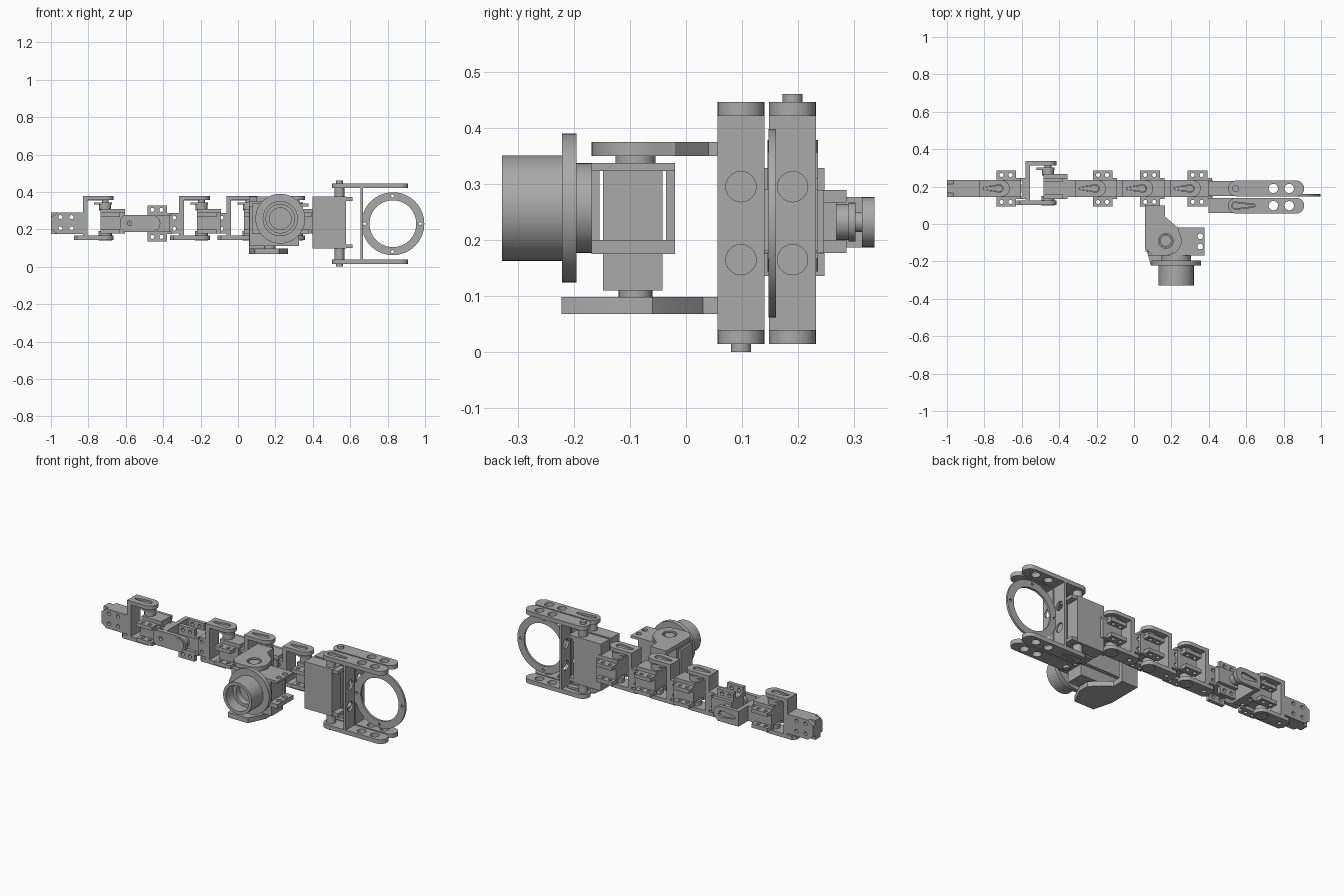
import bpy, bmesh, math
from mathutils import Matrix, Vector

cube = bpy.data.objects.get("Cube")
if cube:
    bpy.data.objects.remove(cube)

grey = bpy.data.materials.new("machined_grey")
grey.use_nodes = True
TONE = (0.4, 0.4, 0.4, 1)
grey.diffuse_color = TONE
grey.node_tree.nodes["Principled BSDF"].inputs["Base Color"].default_value = TONE

ID = Matrix.Identity(4)
# Profile plane for each extrusion direction
AXES = {
    "z": ID,
    "y": Matrix(((1, 0, 0, 0), (0, 0, 1, 0), (0, 1, 0, 0), (0, 0, 0, 1))),
    "x": Matrix(((0, 0, 1, 0), (1, 0, 0, 0), (0, 1, 0, 0), (0, 0, 0, 1))),
}


def circle(x, y, r, n=32):
    return [(x + r * math.cos(2 * math.pi * i / n), y + r * math.sin(2 * math.pi * i / n)) for i in range(n)]


def rect(x0, x1, y0, y1):
    return [(x0, y0), (x1, y0), (x1, y1), (x0, y1)]


def capsule(x0, x1, y, ra, rb, n=12):
    """Slot outline with end centres x0, x1 and end radii ra, rb."""
    right = [(x1 + rb * math.cos(a), y + rb * math.sin(a))
             for a in (math.pi * (i / n - 0.5) for i in range(n + 1))]
    left = [(x0 - ra * math.cos(a), y - ra * math.sin(a))
            for a in (math.pi * (i / n - 0.5) for i in range(n + 1))]
    return right + left


def extrude(name, outlines, lo, hi, axis="z", frame=ID):
    """Solid plate from an outline and optional holes, between lo and hi."""
    curve = bpy.data.curves.new(name, "CURVE")
    curve.dimensions = "2D"
    curve.fill_mode = "BOTH"
    curve.extrude = (hi - lo) / 2
    for pts in outlines:
        spline = curve.splines.new("POLY")
        spline.points.add(len(pts) - 1)
        for p, (x, y) in zip(spline.points, pts):
            p.co = (x, y, 0, 1)
        spline.use_cyclic_u = True
    temp = bpy.data.objects.new(name + "_temp", curve)
    bpy.context.collection.objects.link(temp)
    bpy.context.view_layer.update()
    mesh = bpy.data.meshes.new_from_object(temp.evaluated_get(bpy.context.evaluated_depsgraph_get()))
    bpy.data.objects.remove(temp)
    mesh.transform(frame @ AXES[axis] @ Matrix.Translation((0, 0, (lo + hi) / 2)))
    bm = bmesh.new()
    bm.from_mesh(mesh)
    bmesh.ops.remove_doubles(bm, verts=bm.verts, dist=1e-5)
    bmesh.ops.recalc_face_normals(bm, faces=bm.faces)
    bm.to_mesh(mesh)
    bm.free()
    mesh.materials.clear()
    mesh.materials.append(grey)
    obj = bpy.data.objects.new(name, mesh)
    bpy.context.collection.objects.link(obj)
    bpy.context.view_layer.objects.active = obj
    obj.select_set(True)
    bpy.ops.object.shade_smooth_by_angle(angle=math.radians(30))
    obj.select_set(False)
    return obj


def box(name, x0, x1, y0, y1, z0, z1, frame=ID):
    return extrude(name, [rect(x0, x1, y0, y1)], z0, z1, "z", frame)


def joint(i, x, turned):
    """One arm joint: C bracket, servo, mounting tabs and horn."""
    f = Matrix.Translation((x, 0.19, 0.232))
    if turned:
        f = f @ Matrix.Rotation(math.radians(-90), 4, "X")
    tag = f"joint_{i}_"
    w, pivot = 0.045, 0.12
    arm = rect(0, pivot, -w, w)[:1] + capsule(0, pivot, 0, w, w)[:13] + [(0, w)]
    slot = capsule(0.03, pivot - 0.01, 0, 0.008, 0.02)
    extrude(tag + "top_plate", [arm, slot], 0.124, 0.146, "z", f)
    extrude(tag + "horn", [capsule(0.03, pivot - 0.01, 0, 0.007, 0.017)], 0.122, 0.138, "z", f)
    box(tag + "wall", 0, 0.025, -w, w, -0.065, 0.126, f)
    base = capsule(0, pivot, 0, w, w)[:13] + [(-0.03, w), (-0.048, 0.025), (-0.048, -0.025), (-0.03, -w)]
    extrude(tag + "bottom_plate", [base, circle(0, 0, 0.012)], -0.088, -0.065, "z", f)
    extrude(tag + "bottom_pivot", [circle(pivot, 0, 0.035)], -0.092, -0.04, "z", f)
    # Flanged link to the previous joint
    if i:
        holes = [circle(-0.025, s * 0.03, 0.01, 16) for s in (-1, 1)]
        extrude(tag + "link", [rect(-0.05, 0.0, -0.055, 0.055)] + holes, -w, w, "y", f)
    # Servo body, post and horn disc
    box(tag + "servo", 0.095, 0.225, -0.045, 0.045, -0.035, 0.078, f)
    extrude(tag + "post", [circle(pivot, 0, 0.032)], 0.07, 0.105, "z", f)
    extrude(tag + "horn_disc", [capsule(0.08, pivot, 0, 0.02, 0.035)], 0.1, 0.112, "z", f)
    extrude(tag + "shaft", [circle(pivot, 0, 0.018)], 0.1, 0.126, "z", f)
    # Two tiers of drilled tabs on each side
    for side in (-1, 1):
        holes = [circle(u, side * 0.072, 0.011, 16) for u in (0.122, 0.17)]
        a, b = sorted((side * 0.04, side * 0.096))
        for level in (-0.055, 0.035):
            extrude(tag + "tab", [rect(0.095, 0.2, a, b)] + holes, level, level + 0.022, "z", f)
        box(tag + "tab_web", 0.095, 0.225, *sorted((side * 0.043, side * 0.056)), -0.055, 0.057, f)


for i, x in enumerate((-0.83, -0.58, -0.315, -0.062, 0.192)):
    joint(i, x, i == 1)

# End block with drilled sides
tip = [(-1, 0.2), (-0.965, 0.175), (-0.805, 0.175), (-0.805, 0.29), (-0.965, 0.29), (-1, 0.265)]
tip_holes = [circle(x, z, 0.011, 16) for x in (-0.95, -0.89) for z in (0.205, 0.265)]
extrude("end_block", [rect(-1, -0.805, 0.175, 0.29)] + tip_holes, 0.165, 0.215, "y")
for side in (-1, 1):
    extrude("end_block_side", [tip] + tip_holes, *sorted((0.19 + side * 0.025, 0.19 + side * 0.045)), "y")

# Shoulder: two stacked brackets with servos, one upside down
for name, y, flip in (("rear", 0.19, 1), ("front", 0.098, -1)):
    w = 0.042
    holes = [circle(x, y, 0.025) for x in (0.745, 0.83)]
    for z in (0.015, 0.421):
        slot = [capsule(0.543, 0.64, y, 0.02, 0.008)] if (z > 0.2) == (flip < 0) else []
        extrude(name + "_shoulder_plate", [capsule(0.545, 0.868, y, w, w)] + holes + slot, z, z + 0.025)
        if slot:
            extrude(name + "_shoulder_horn", [capsule(0.543, 0.64, y, 0.017, 0.005)], z, z + 0.015)
    extrude(name + "_shoulder_wall", [rect(y - w, y + w, 0.035, 0.425)] + [circle(y, z, 0.027) for z in (0.165, 0.295)],
            0.655, 0.668, "x")
    box(name + "_shoulder_servo", 0.397, 0.578, y - 0.04, y + 0.04, 0.097, 0.375)
    extrude(name + "_shoulder_post", [circle(0.543, y, 0.026)], 0.035, 0.425)
    nub = (0.44, 0.46) if flip > 0 else (0, 0.02)
    extrude(name + "_shoulder_nub", [circle(0.543, y, 0.018)], *nub)
    for z in (0.1, 0.352):
        box(name + "_shoulder_tab", 0.57, 0.612, y - 0.035, y + 0.035, z, z + 0.02)
box("arm_mount", 0.375, 0.42, 0.135, 0.235, 0.18, 0.29)

# Base ring
screws = [circle(0.826 + 0.149 * math.cos(a), 0.23 + 0.149 * math.sin(a), 0.008, 12)
          for a in (math.pi * k / 2 for k in range(4))]
extrude("base_ring", [circle(0.828, 0.23, 0.168, 64), circle(0.828, 0.23, 0.125, 64)] + screws, 0.147, 0.16, "y")

# Side bracket that carries the tool
px, py, r = 0.17, -0.09, 0.1


def bracket_outline(front):
    return [(0.06, 0.1), (0.06, -0.11), (0.09, front), (0.22, front), (0.268, -0.12),
            (0.268, -0.06), (0.24, -0.03), (0.165, 0.03), (0.165, 0.1)]


upper = [(0.165, 0.1), (0.165, 0.04), (0.235, -0.02)]
upper += [(px + 0.085 * math.cos(a), py + 0.078 * math.sin(a)) for a in (math.pi * (0.15 - k / 10) for k in range(7))]
upper += [(0.1, -0.168), (0.06, -0.13), (0.06, 0.1)]
extrude("tool_bracket_top", [upper, circle(px, py, 0.04)], 0.35, 0.375)
extrude("tool_bracket_bottom", [bracket_outline(-0.222)], 0.068, 0.098)
box("tool_bracket_wall", 0.06, 0.165, 0.075, 0.1, 0.068, 0.375)
extrude("tool_pivot", [circle(px, py, 0.03)], 0.09, 0.37)
extrude("tool_pivot_collar", [circle(px, py, 0.036)], 0.33, 0.352)

# Tool servo and its open frame
box("tool_servo", 0.062, 0.325, -0.148, -0.042, 0.11, 0.325)
frame = rect(-0.168, -0.02, 0.175, 0.337)
extrude("tool_frame", [frame, rect(-0.154, -0.036, 0.2, 0.323)], 0.075, 0.33, "x")
for z in (0.175, 0.323):
    extrude("tool_frame_tab", [rect(0.325, 0.378, -0.168, -0.02)] + [circle(0.354, y, 0.015) for y in (-0.065, -0.12)],
            z, z + (0.025 if z < 0.2 else 0.014))

# Round tool: neck, flange, hollow barrel
cx, cz = 0.226, 0.257
extrude("tool_neck", [circle(cx, cz, 0.08, 48)], -0.2, -0.16, "y")
extrude("tool_flange", [circle(cx, cz, 0.133, 48)], -0.221, -0.195, "y")
extrude("tool_barrel", [circle(cx, cz, 0.094, 48), circle(cx, cz, 0.076, 48)], -0.328, -0.215, "y")
extrude("tool_inner_ring", [circle(cx, cz, 0.077, 48), circle(cx, cz, 0.058, 48)], -0.26, -0.215, "y")
